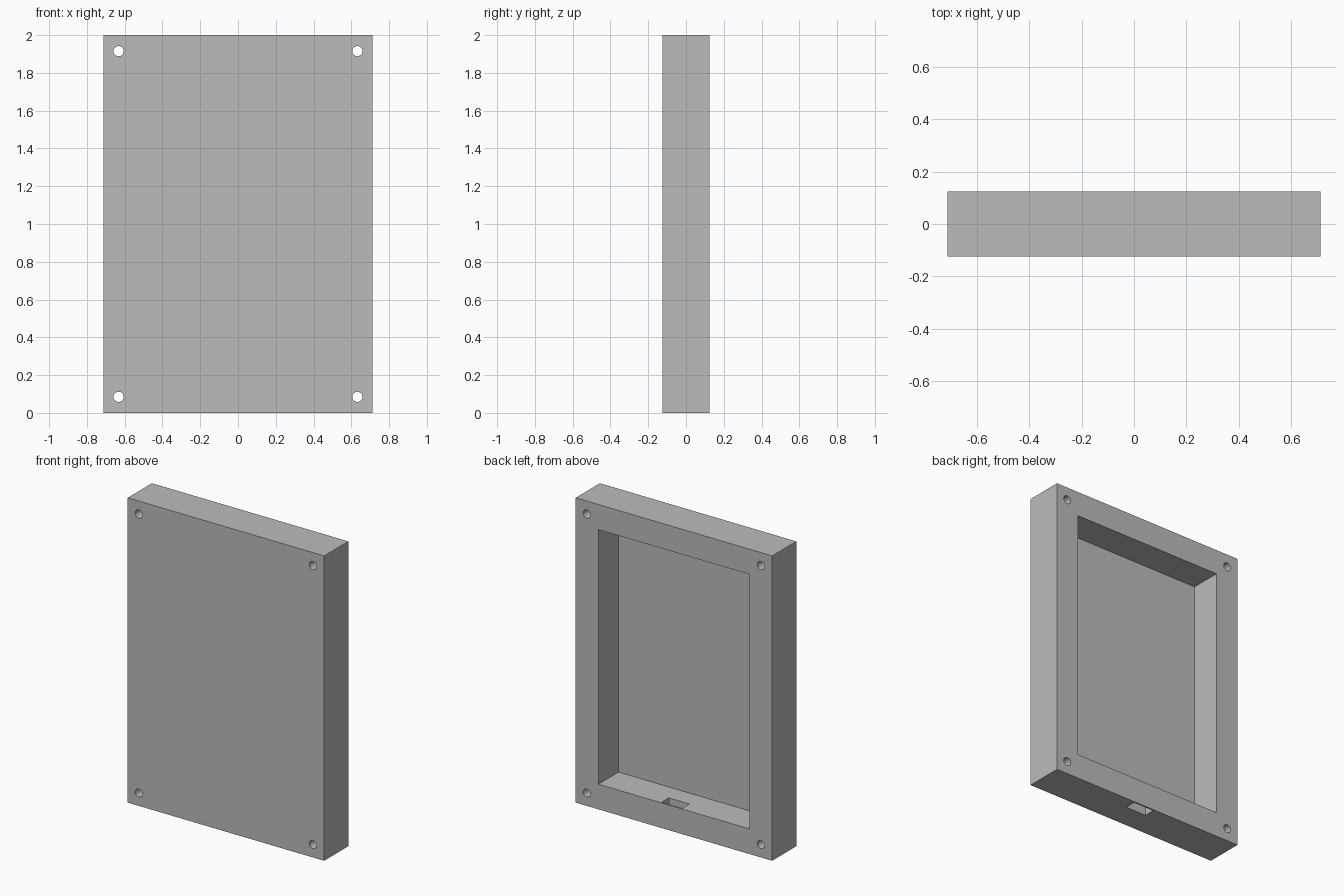
import bpy
from mathutils import Matrix, Vector
import bmesh
import math

if "Cube" in bpy.data.objects:
    bpy.data.objects.remove(bpy.data.objects["Cube"], do_unlink=True)

WIDTH, DEPTH, HEIGHT = 1.426, 0.25, 2.0
BORDER = 0.165       # frame width around the cavity
PANEL = 0.042        # thickness of the closed front
HOLE_X, HOLE_Z, HOLE_R = 0.632, 0.085, 0.027

grey = bpy.data.materials.new("plain grey")
grey.use_nodes = True
colour = (0.5, 0.5, 0.5, 1)
grey.diffuse_color = colour
grey.node_tree.nodes["Principled BSDF"].inputs["Base Color"].default_value = colour


def make_object(name, bm):
    mesh = bpy.data.meshes.new(name)
    bm.to_mesh(mesh)
    bm.free()
    mesh.materials.append(grey)
    obj = bpy.data.objects.new(name, mesh)
    bpy.context.collection.objects.link(obj)
    return obj


def box(name, low, high):
    low, high = Vector(low), Vector(high)
    bm = bmesh.new()
    bmesh.ops.create_cube(bm, size=1, matrix=Matrix.Translation((low + high) / 2)
                          @ Matrix.Diagonal((high - low).to_4d()))
    return make_object(name, bm)


def hole(name, x, z):
    bm = bmesh.new()
    bmesh.ops.create_cone(bm, cap_ends=True, segments=32, radius1=HOLE_R, radius2=HOLE_R,
                          depth=2 * DEPTH, matrix=Matrix.Translation((x, 0, z))
                          @ Matrix.Rotation(math.pi / 2, 4, "X"))
    return make_object(name, bm)


# Solid case block
w, d = WIDTH / 2, DEPTH / 2
case = box("case", (-w, -d, 0), (w, d, HEIGHT))

# Cavity open at the back, then the cable slot through the bottom wall
cutters = [
    box("cavity_cutter", (BORDER - w, PANEL - d, BORDER), (w - BORDER, d + 0.1, HEIGHT - BORDER)),
    box("cable_slot_cutter", (-0.055, 0.042, -0.1), (0.095, 0.115, BORDER + 0.1)),
]

# Screw holes through the four corners
for x in (-HOLE_X, HOLE_X):
    for z in (HOLE_Z, HEIGHT - HOLE_Z):
        cutters.append(hole("screw_hole_cutter", x, z))

bpy.ops.object.select_all(action="DESELECT")
case.select_set(True)
bpy.context.view_layer.objects.active = case
for cutter in cutters:
    cutter.hide_render = True
    cut = case.modifiers.new(cutter.name, "BOOLEAN")
    cut.operation = "DIFFERENCE"
    cut.solver = "EXACT"
    cut.object = cutter
    bpy.ops.object.modifier_apply(modifier=cut.name)
    bpy.data.objects.remove(cutter, do_unlink=True)

bpy.ops.object.shade_smooth_by_angle(angle=math.radians(30))
